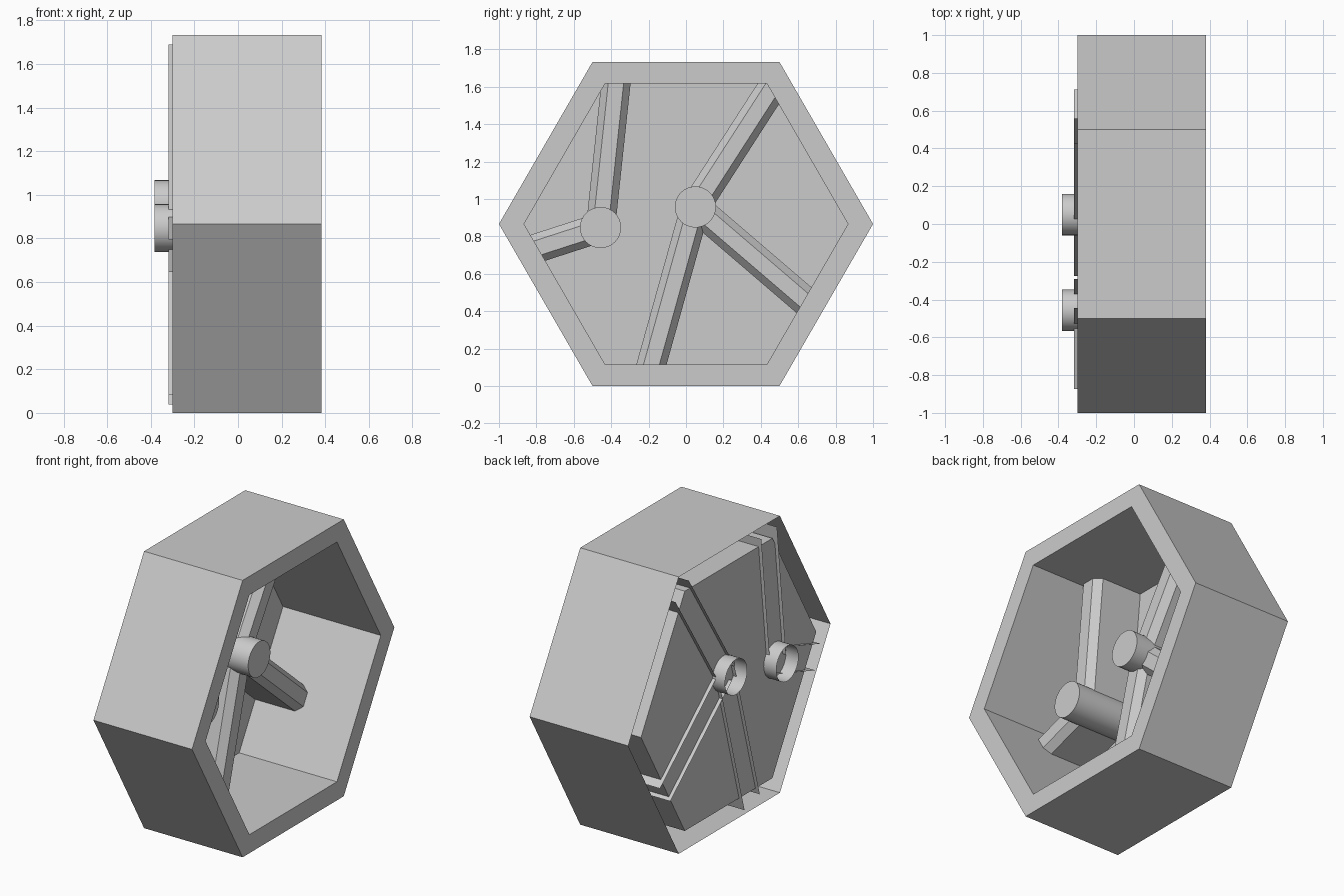
import bpy, bmesh, math
from mathutils import Vector

if "Cube" in bpy.data.objects:
    bpy.data.objects.remove(bpy.data.objects["Cube"])

CZ = math.sqrt(3) / 2            # height of the hexagon centre
FRONT, BACK, PANEL = 0.382, -0.30, -0.295


def make_object(name, bm):
    mesh = bpy.data.meshes.new(name)
    bm.to_mesh(mesh)
    bm.free()
    ob = bpy.data.objects.new(name, mesh)
    bpy.context.collection.objects.link(ob)
    return ob


def ring(bm, x, radius, sides, y=0.0, z=CZ):
    step = math.tau / sides
    return [bm.verts.new((x, y + radius * math.cos(i * step),
                          z + radius * math.sin(i * step))) for i in range(sides)]


def bridge(bm, a, b, closed=True):
    n = len(a)
    for i in range(n if closed else n - 1):
        j = (i + 1) % n
        bm.faces.new((a[i], a[j], b[j], b[i]))


# Hexagonal tray: outer wall, front rim, inner wall and recessed panel, hollow behind
bm = bmesh.new()
loops = [ring(bm, BACK, 1.0, 6), ring(bm, FRONT, 1.0, 6),
         ring(bm, FRONT, 0.866, 6), ring(bm, PANEL, 0.866, 6)]
for a, b in zip(loops, loops[1:]):
    bridge(bm, b, a)
bm.faces.new(loops[-1])
make_object("hexagon_tray", bm)


# Round hub, capped in front and open behind
def hub(name, y, z):
    bm = bmesh.new()
    back, front = ring(bm, -0.382, 0.11, 32, y, z), ring(bm, 0.112, 0.11, 32, y, z)
    bridge(bm, back, front)
    bm.faces.new(front)
    for f in bm.faces:
        f.smooth = len(f.verts) == 4
    for e in bm.edges:
        e.smooth = not (e.verts[0] in front and e.verts[1] in front)
    make_object(name, bm)


# Spoke: bevelled channel running from a hub into the wall, open behind
PROFILE = [(-0.078, -0.318), (-0.078, -0.02), (-0.041, 0.025),
           (0.041, 0.025), (0.078, -0.02), (0.078, -0.318)]


def spoke(name, start, end):
    p, q = Vector((0, *start)), Vector((0, *end))
    side = (q - p).normalized().cross(Vector((1, 0, 0)))
    bm = bmesh.new()
    a, b = [[bm.verts.new(c + side * s + Vector((x, 0, 0))) for s, x in PROFILE]
            for c in (p, q)]
    bridge(bm, a, b, closed=False)
    # point all faces away from the channel's core
    core = (p + q) / 2 + Vector((-0.15, 0, 0))
    for f in bm.faces:
        f.normal_update()
        if f.normal.dot(f.calc_center_median() - core) < 0:
            f.normal_flip()
    make_object(name, bm)


SIDE, MAIN = (-0.457, 0.847), (0.05, 0.957)
hub("side_hub", *SIDE)
hub("main_hub", *MAIN)
spoke("side_spoke_upper", SIDE, (-0.368, 1.68))
spoke("side_spoke_left", SIDE, (-0.85, 0.72))
spoke("main_spoke_upper", MAIN, (0.492, 1.643))
spoke("main_spoke_right", MAIN, (0.66, 0.434))
spoke("main_spoke_lower", MAIN, (-0.20, 0.06))
